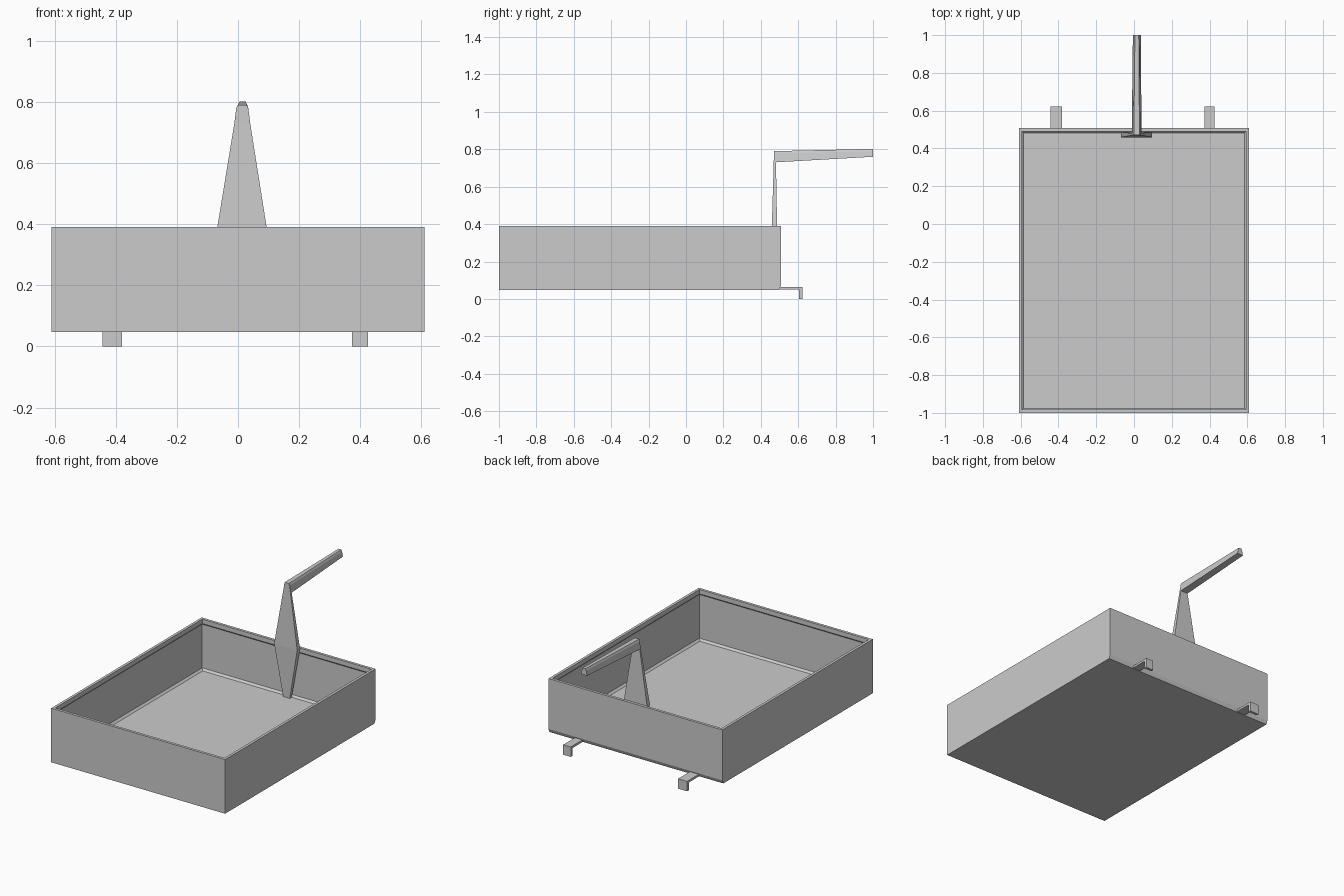
import bpy, bmesh

if "Cube" in bpy.data.objects:
    bpy.data.objects.remove(bpy.data.objects["Cube"])


def loft(name, rings):
    """Join point rings with side faces and cap both ends."""
    bm = bmesh.new()
    loops = [[bm.verts.new(p) for p in ring] for ring in rings]
    for a, b in zip(loops, loops[1:]):
        n = len(a)
        for i in range(n):
            j = (i + 1) % n
            bm.faces.new((a[i], a[j], b[j], b[i]))
    bm.faces.new(loops[0])
    bm.faces.new(loops[-1])
    bmesh.ops.recalc_face_normals(bm, faces=bm.faces[:])
    mesh = bpy.data.meshes.new(name)
    bm.to_mesh(mesh)
    bm.free()
    obj = bpy.data.objects.new(name, mesh)
    bpy.context.collection.objects.link(obj)
    return obj


def rect(x0, x1, y0, y1, z):
    return [(x0, y0, z), (x1, y0, z), (x1, y1, z), (x0, y1, z)]


def tray_ring(inset, z, back=0.0):
    h = 0.61 - inset
    return rect(-h, h, -1 + inset, 0.507 - inset - back, z)


# Open tray: outer wall, thicker rim lip, inner wall, floor fillet
loft("tray", [
    tray_ring(0, 0.047, 0.01),
    tray_ring(0, 0.07),
    tray_ring(0, 0.39),
    tray_ring(0.017, 0.39),
    tray_ring(0.017, 0.362),
    tray_ring(0.012, 0.355),
    tray_ring(0.012, 0.078),
    tray_ring(0.024, 0.066),
])

# Diamond-shaped handle blade, widest at the rim
loft("handle_blade", [
    rect(-0.008, 0.038, 0.464, 0.484, 0.066),
    rect(-0.068, 0.094, 0.459, 0.487, 0.388),
    rect(-0.012, 0.04, 0.469, 0.481, 0.73),
    rect(-0.001, 0.028, 0.47, 0.48, 0.79),
])


# Handle arm reaching backwards, with a narrowed top
def arm_ring(y, x0, x1, z0, z1):
    return [(x0, y, z0), (x1, y, z0), (x1 - 0.006, y, z1 - 0.012),
            (x1 - 0.011, y, z1), (x0 + 0.011, y, z1), (x0 + 0.006, y, z1 - 0.012)]


loft("handle_arm", [arm_ring(0.472, -0.012, 0.04, 0.73, 0.79),
                    arm_ring(1.0, -0.006, 0.036, 0.76, 0.802)])

# Two L-shaped hooks behind the tray
profile = [(0.49, 0.049), (0.605, 0.049), (0.605, 0.0), (0.622, 0.0),
           (0.622, 0.063), (0.49, 0.063)]
for side, x0, x1 in (("left", -0.443, -0.38), ("right", 0.373, 0.426)):
    loft(side + "_hook", [[(x, y, z) for y, z in profile] for x in (x0, x1)])
